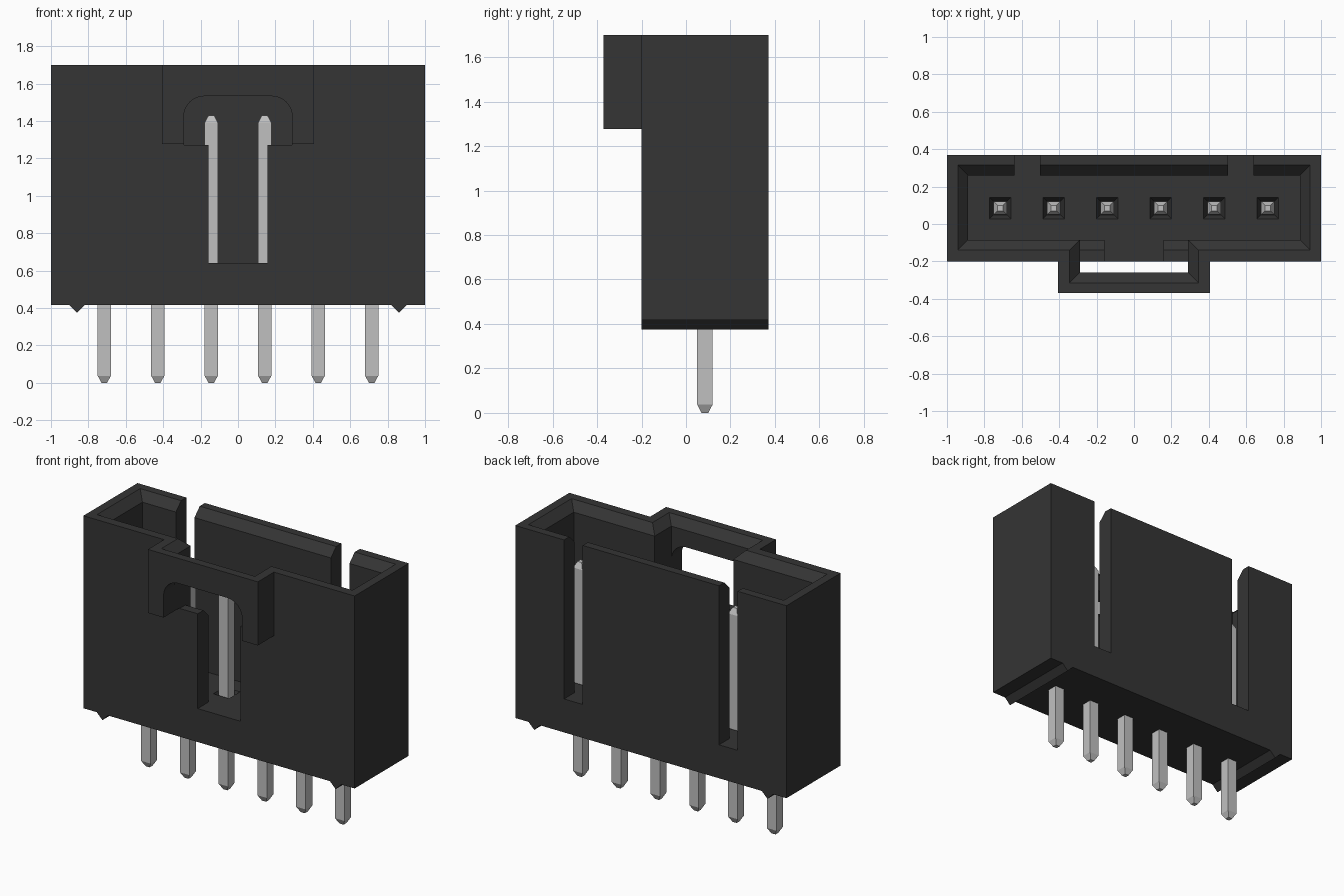
import bpy, bmesh, math

cube = bpy.data.objects.get("Cube")
if cube:
    bpy.data.objects.remove(cube, do_unlink=True)


def material(name, rgb, rough):
    mat = bpy.data.materials.new(name)
    mat.use_nodes = True
    mat.diffuse_color = (*rgb, 1)
    shader = mat.node_tree.nodes["Principled BSDF"]
    shader.inputs["Base Color"].default_value = (*rgb, 1)
    shader.inputs["Roughness"].default_value = rough
    return mat


black = material("black plastic", (0.035, 0.035, 0.035), 0.6)
silver = material("silver metal", (0.53, 0.53, 0.53), 0.4)


def loft(name, rings, mat):
    """Closed solid through rings that have equal point counts."""
    bm = bmesh.new()
    loops = [[bm.verts.new(p) for p in ring] for ring in rings]
    n = len(loops[0])
    for a, b in zip(loops, loops[1:]):
        for i in range(n):
            j = (i + 1) % n
            bm.faces.new((a[i], a[j], b[j], b[i]))
    bm.faces.new(loops[0][::-1])
    bm.faces.new(loops[-1])
    bmesh.ops.recalc_face_normals(bm, faces=bm.faces)
    mesh = bpy.data.meshes.new(name)
    bm.to_mesh(mesh)
    bm.free()
    mesh.materials.append(mat)
    obj = bpy.data.objects.new(name, mesh)
    bpy.context.collection.objects.link(obj)
    return obj


def rect(x0, x1, y0, y1, z, grow=0):
    return [(x0 - grow, y0 - grow, z), (x1 + grow, y0 - grow, z),
            (x1 + grow, y1 + grow, z), (x0 - grow, y1 + grow, z)]


def box(name, x0, x1, y0, y1, z0, z1):
    return loft(name, [rect(x0, x1, y0, y1, z0), rect(x0, x1, y0, y1, z1)], black)


def along_y(name, profile, y0, y1):
    return loft(name, [[(x, y, z) for x, z in profile] for y in (y0, y1)], black)


def combine(target, tool, operation):
    tool.hide_render = True
    mod = target.modifiers.new(operation, "BOOLEAN")
    mod.operation, mod.solver, mod.object = operation, "EXACT", tool
    bpy.context.view_layer.objects.active = target
    bpy.ops.object.modifier_apply(modifier=mod.name)
    bpy.data.objects.remove(tool, do_unlink=True)


TOP, BASE, FLOOR, STEP, BEVEL = 1.70, 0.417, 0.64, 1.272, 0.055
PIN_Y = 0.085
PINS = [(i - 2.5) * 0.286 for i in range(6)]


def flared_pocket(name, x0, x1, y0, y1, z0):
    """Pocket cutter whose rim is chamfered at the top edge."""
    levels = [(z0, 0), (TOP - BEVEL, 0), (TOP + BEVEL, 2 * BEVEL)]
    return loft(name, [rect(x0, x1, y0, y1, z, g) for z, g in levels], black)


# Housing with the raised front key
housing = box("housing", -1, 1, -0.2, 0.37, BASE, TOP)
combine(housing, box("key_block", -0.405, 0.405, -0.37, -0.1, STEP + 0.004, TOP), "UNION")

# Main cavity and key cavity
combine(housing, flared_pocket("cavity", -0.887, 0.887, -0.085, 0.26, FLOOR), "DIFFERENCE")
combine(housing, flared_pocket("key_cavity", -0.29, 0.29, -0.26, 0.05, STEP), "DIFFERENCE")

# Round-cornered arch through the key, with the narrow slot below
radius = 0.11
arch = [(-0.29, STEP), (0.29, STEP)]
for cx, start in ((0.29 - radius, 0), (radius - 0.29, 90)):
    for k in range(9):
        a = math.radians(start + k * 11.25)
        arch.append((cx + radius * math.cos(a), 1.533 - radius + radius * math.sin(a)))
combine(housing, along_y("arch", arch, -0.5, -0.15), "DIFFERENCE")
combine(housing, box("front_slot", -0.157, 0.157, -0.3, 0, FLOOR, 1.4), "DIFFERENCE")

# Chamfer on the inner edge of the step beside the slot
edge = [(-0.14, STEP), (-0.05, STEP - 0.09), (-0.05, 1.3), (-0.14, 1.3)]
combine(housing, loft("step_chamfer", [[(x, y, z) for y, z in edge] for x in (-0.29, 0.29)], black),
        "DIFFERENCE")

# Slots in the back wall
for side in (-1, 1):
    xs = sorted((side * 0.503, side * 0.64))
    combine(housing, box("back_slot", *xs, 0.2, 0.5, FLOOR, 2), "DIFFERENCE")

# Pin recesses in the floor
for x in PINS:
    rings = [rect(x, x, PIN_Y, PIN_Y, FLOOR + dz, g)
             for dz, g in ((-0.05, 0.036), (0, 0.058), (0.02, 0.0668))]
    combine(housing, loft("recess", rings, black), "DIFFERENCE")

# Standoff ribs under the housing
for side, name in ((1, "left_rib"), (-1, "right_rib")):
    x = side * 0.86
    along_y(name, [(x - 0.042, BASE), (x, 0.375), (x + 0.042, BASE)], -0.2, 0.37)

# Contact pins with tapered ends
for i, x in enumerate(PINS):
    levels = [(0, 0.015), (0.038, 0.035), (1.392, 0.035), (1.43, 0.015)]
    loft(f"pin_{i + 1}", [rect(x, x, PIN_Y, PIN_Y, z, g) for z, g in levels], silver)
